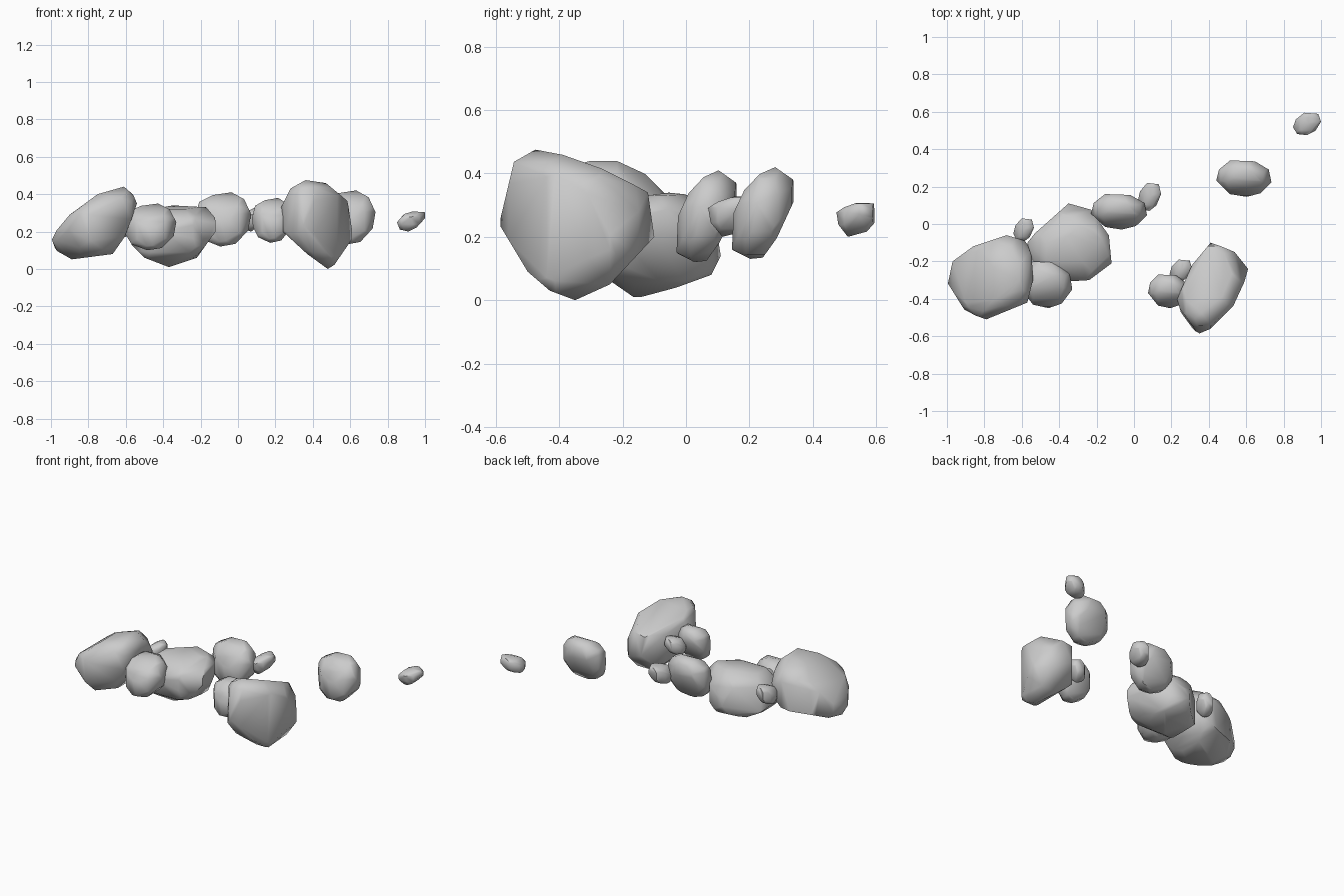
import bpy, bmesh
from math import sin, cos, radians
from mathutils import Vector
from mathutils.geometry import convex_hull_2d
from itertools import product

if "Cube" in bpy.data.objects:
    bpy.data.objects.remove(bpy.data.objects["Cube"])


def slanted(azimuth, elevation):
    a, e = radians(azimuth), radians(elevation)
    return (Vector((cos(a), sin(a), 0)),
            Vector((-sin(a) * sin(e), cos(a) * sin(e), cos(e))))


X, Y, Z = Vector((1, 0, 0)), Vector((0, 1, 0)), Vector((0, 0, 1))
FRONT, SIDE, TOP = (X, Z), (Y, Z), (X, Y)
FRONT_RIGHT, BACK_LEFT = slanted(35, 25), slanted(215, 25)


def slice_off(bm, point, normal):
    cut = bmesh.ops.bisect_plane(bm, geom=bm.verts[:] + bm.edges[:] + bm.faces[:], dist=1e-5,
                                 plane_co=point, plane_no=normal, clear_outer=True)
    edges = [g for g in cut["geom_cut"] if isinstance(g, bmesh.types.BMEdge) and g.is_boundary]
    if edges:
        bmesh.ops.holes_fill(bm, edges=edges, sides=0)


def rock(name, outlines, corner, slack=0.005):
    """Chip a block down to its outlines, then knock off the corners."""
    bm = bmesh.new()
    bmesh.ops.create_cube(bm, size=4)
    for (right, up), pts in outlines:
        pts = [Vector(p) for p in pts]
        pts = [pts[i] for i in convex_hull_2d(pts)]
        mid = sum(pts, Vector((0, 0))) / len(pts)
        grow = slack if right.x not in (0, 1) else 0
        for p, q in zip(pts, pts[1:] + pts[:1]):
            n = Vector((q.y - p.y, p.x - q.x))
            if n.length < 1e-6:
                continue
            n.normalize()
            if n.dot(p - mid) < 0:
                n.negate()
            p = p + n * grow
            slice_off(bm, right * p.x + up * p.y, right * n.x + up * n.y)
    lo = Vector([min(v.co[i] for v in bm.verts) for i in range(3)])
    hi = Vector([max(v.co[i] for v in bm.verts) for i in range(3)])
    mid, size = (lo + hi) / 2, hi - lo
    for d in product((-1, 1), repeat=3):
        n = Vector([d[i] / size[i] for i in range(3)]).normalized()
        reach = max(n.dot(v.co - mid) for v in bm.verts)
        slice_off(bm, mid + n * reach * corner, n)
    # weld slivers and rebuild a clean hull
    bmesh.ops.remove_doubles(bm, verts=bm.verts[:], dist=0.06 * min(size))
    clean = bmesh.new()
    for v in bm.verts:
        clean.verts.new(v.co)
    hull = bmesh.ops.convex_hull(clean, input=clean.verts[:])
    loose = {g for g in hull["geom_interior"] if isinstance(g, bmesh.types.BMVert)}
    bmesh.ops.delete(clean, geom=list(loose), context='VERTS')
    bmesh.ops.recalc_face_normals(clean, faces=clean.faces[:])
    mesh = bpy.data.meshes.new(name)
    clean.to_mesh(mesh)
    bm.free()
    clean.free()
    obj = bpy.data.objects.new(name, mesh)
    bpy.context.collection.objects.link(obj)
    bpy.ops.object.select_all(action='DESELECT')
    obj.select_set(True)
    bpy.context.view_layer.objects.active = obj
    bpy.ops.object.shade_smooth_by_angle(angle=radians(55))


# Large left boulder
rock("left_boulder", [
    (FRONT, [(-1, .17), (-.97, .09), (-.9, .05), (-.67, .08), (-.6, .18), (-.54, .35),
             (-.57, .42), (-.61, .44), (-.75, .4), (-.9, .29)]),
    (TOP, [(-1, -.31), (-.97, -.2), (-.86, -.12), (-.68, -.06), (-.55, -.1), (-.54, -.3),
           (-.57, -.42), (-.79, -.51), (-.9, -.47)]),
    (SIDE, [(-.51, .15), (-.51, .29), (-.42, .41), (-.3, .44), (-.2, .44), (-.14, .41),
            (-.06, .33), (-.06, .14), (-.2, .05), (-.42, .05)]),
    (FRONT_RIGHT, [(-1.01, .27), (-.97, .34), (-.85, .44), (-.74, .46), (-.61, .47), (-.57, .44),
                   (-.53, .34), (-.57, .2), (-.68, .13), (-.88, .11), (-.94, .16)]),
    (BACK_LEFT, [(.53, .18), (.58, .29), (.69, .36), (.82, .33), (.96, .26), (1, .13),
                 (1.01, .04), (.96, -.04), (.88, -.06), (.64, -.02), (.55, .02)]),
], 0.92)

# Large middle boulder
rock("middle_boulder", [
    (FRONT, [(-.57, .13), (-.5, .06), (-.37, .01), (-.22, .06), (-.12, .2), (-.12, .27),
             (-.17, .33), (-.35, .34), (-.5, .31), (-.57, .25)]),
    (TOP, [(-.35, .11), (-.17, .06), (-.14, 0), (-.12, -.21), (-.24, -.3), (-.4, -.31),
           (-.53, -.24), (-.57, -.1), (-.53, -.05)]),
    (SIDE, [(-.31, .2), (-.28, .09), (-.16, .005), (-.03, .04), (.08, .08), (.11, .14),
            (.1, .2), (.03, .33), (-.05, .34), (-.2, .32), (-.29, .27)]),
    (FRONT_RIGHT, [(-.56, .29), (-.44, .36), (-.25, .37), (-.15, .31), (-.15, .2), (-.19, .1),
                   (-.3, .055), (-.47, .04), (-.56, .1)]),
    (BACK_LEFT, [(.14, .2), (.15, .28), (.33, .29), (.52, .24), (.58, .1), (.55, 0),
                 (.36, -.06), (.18, -.02), (.13, .04)]),
], 0.93)

# Large right boulder
rock("right_boulder", [
    (FRONT, [(.23, .33), (.28, .43), (.37, .48), (.46, .47), (.58, .4), (.62, .3),
             (.61, .16), (.5, 0), (.48, 0), (.37, .08), (.24, .2)]),
    (TOP, [(.41, -.1), (.53, -.14), (.61, -.24), (.59, -.31), (.53, -.44), (.41, -.56),
           (.35, -.585), (.27, -.54), (.23, -.4), (.31, -.22)]),
    (SIDE, [(-.59, .24), (-.55, .4), (-.54, .45), (-.475, .48), (-.32, .45), (-.2, .38),
            (-.12, .34), (-.1, .2), (-.24, .05), (-.35, 0), (-.43, .03), (-.5, .09)]),
    (FRONT_RIGHT, [(-.07, .14), (-.055, .18), (.25, .15), (.31, .15), (.35, .07), (.37, -.055),
                   (.32, -.17), (.2, -.245), (.15, -.245), (-.055, -.13), (-.075, .04)]),
    (BACK_LEFT, [(-.36, .41), (-.29, .58), (-.16, .66), (-.03, .68), (.05, .65), (.06, .41),
                 (-.04, .24), (-.2, .22), (-.28, .23), (-.37, .31)]),
], 0.93)

# Smaller rocks share a tilted pebble shape, given in -1..1
PEBBLE = {
    "front": [(-1, .1), (-.85, .65), (-.35, .9), (.3, 1), (.75, .75), (1, .2),
              (.9, -.4), (.45, -.9), (-.1, -1), (-.7, -.75), (-.95, -.3)],
    "side": [(-1, -.8), (-.4, -1), (0, -.97), (.45, -.55), (1, .25), (1, .72),
             (.4, 1), (-.1, .85), (-.6, .5), (-.95, 0)],
    "top": [(-1, -.1), (-.9, .5), (-.5, 1), (.4, .95), (.9, .5), (1, -.2),
            (.6, -.8), (.1, -1), (-.5, -.85)],
}
# Chips are more pointed
CHIP = {
    "front": [(-1, -.1), (-.8, -.8), (-.2, -1), (.4, -.6), (1, .3), (1, .9), (.1, .95), (-.5, .7)],
    "side": [(-1, .4), (-.9, -.3), (-.4, -1), (.6, -.7), (1, -.2), (1, .9), (.2, 1), (-.6, .7)],
    "top": [(-1, -.3), (-.8, .4), (-.2, 1), (.8, .9), (1, .2), (.6, -.6), (0, -1), (-.7, -.9)],
}
AXES = {"front": (FRONT, 0, 2), "side": (SIDE, 1, 2), "top": (TOP, 0, 1)}


def small_rock(name, shape, xs, ys, zs):
    mid = [(a + b) / 2 for a, b in (xs, ys, zs)]
    half = [(b - a) / 2 for a, b in (xs, ys, zs)]
    rock(name, [(axes, [(mid[i] + half[i] * u, mid[j] + half[j] * v) for u, v in shape[k]])
                for k, (axes, i, j) in AXES.items()], 0.86)


small_rock("far_medium_rock", PEBBLE, (.44, .735), (.145, .34), (.13, .42))
small_rock("centre_medium_rock", PEBBLE, (-.23, .07), (-.03, .16), (.12, .41))
small_rock("front_medium_rock", PEBBLE, (-.61, -.33), (-.45, -.2), (.1, .35))
small_rock("right_small_rock", PEBBLE, (.075, .29), (-.45, -.27), (.14, .38))
small_rock("far_chip", CHIP, (.85, 1), (.475, .595), (.2, .31))
small_rock("centre_chip", CHIP, (.02, .145), (.07, .22), (.2, .33))
small_rock("left_chip", CHIP, (-.645, -.535), (-.095, .03), (.17, .3))
small_rock("right_chip", CHIP, (.19, .31), (-.31, -.19), (.2, .32))
